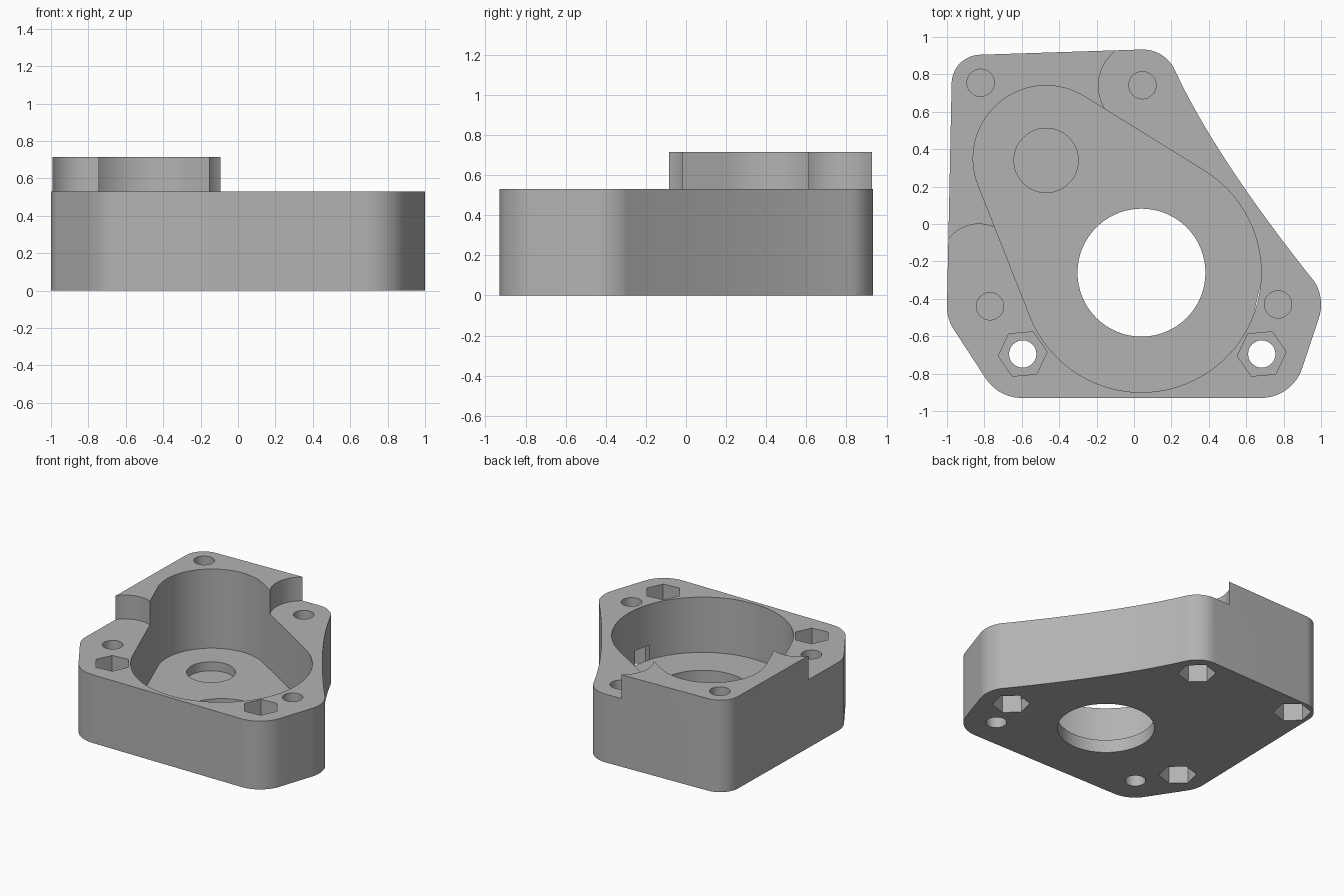
import bpy, bmesh, math
from mathutils import Vector

if "Cube" in bpy.data.objects:
    bpy.data.objects.remove(bpy.data.objects["Cube"], do_unlink=True)

DECK, TOP, FLOOR, BRIDGE = 0.53, 0.715, 0.10, 0.21

grey = bpy.data.materials.new("plain_grey")
grey.use_nodes = True
grey.diffuse_color = (0.45, 0.45, 0.45, 1)
grey.node_tree.nodes["Principled BSDF"].inputs["Base Color"].default_value = grey.diffuse_color


def prism(name, points, z0, z1):
    """Extrude a counter-clockwise outline from z0 to z1."""
    bm = bmesh.new()
    face = bm.faces.new([bm.verts.new((x, y, z0)) for x, y in points])
    top = bmesh.ops.extrude_face_region(bm, geom=[face])["geom"]
    verts = [g for g in top if isinstance(g, bmesh.types.BMVert)]
    bmesh.ops.translate(bm, verts=verts, vec=(0, 0, z1 - z0))
    bmesh.ops.recalc_face_normals(bm, faces=bm.faces)
    mesh = bpy.data.meshes.new(name)
    bm.to_mesh(mesh)
    bm.free()
    mesh.materials.append(grey)
    obj = bpy.data.objects.new(name, mesh)
    bpy.context.collection.objects.link(obj)
    return obj


def ring(x, y, r, n=64, turn=0.0):
    return [(x + r * math.cos(turn + math.tau * i / n),
             y + r * math.sin(turn + math.tau * i / n)) for i in range(n)]


def wrap(discs, steps=16):
    """Outline of a belt around discs, listed counter-clockwise; one list per disc."""
    normals = []
    for (x1, y1, r1), (x2, y2, r2) in zip(discs, discs[1:] + discs[:1]):
        d = Vector((x2 - x1, y2 - y1))
        normals.append(math.atan2(d.y, d.x) - math.acos((r1 - r2) / d.length))
    arcs = []
    for i, (x, y, r) in enumerate(discs):
        a, sweep = normals[i - 1], (normals[i] - normals[i - 1]) % math.tau
        arcs.append([(x + r * math.cos(a + sweep * k / steps),
                      y + r * math.sin(a + sweep * k / steps)) for k in range(steps + 1)])
    return arcs


def cut(body, cutter):
    cutter.hide_render = True
    mod = body.modifiers.new("cut", 'BOOLEAN')
    mod.operation, mod.solver, mod.object = 'DIFFERENCE', 'EXACT', cutter
    bpy.context.view_layer.objects.active = body
    bpy.ops.object.modifier_apply(modifier=mod.name)
    bpy.data.objects.remove(cutter, do_unlink=True)


# Outer outline: rounded corners with a shallow hollow on the +x side
corners = [(-0.60, -0.70, 0.23), (0.68, -0.70, 0.23), (0.77, -0.43, 0.23),
           (0.045, 0.74, 0.193), (-0.82, 0.75, 0.155), (-0.77, -0.44, 0.23)]
arcs = wrap(corners)


def trim(arc, centre, keep):
    return [p for p in arc if keep(math.degrees(math.atan2(p[1] - centre[1], p[0] - centre[0])))]


arcs[2] = trim(arcs[2], corners[2], lambda a: a < 37)
start, mid, end = Vector((0.95, -0.29)), Vector((0.43, 0.365)), Vector((0.22, 0.82))
hollow = []
for k in range(25):
    t = k / 24
    hollow.append(tuple(start * (1 - t) ** 2 + mid * 2 * t * (1 - t) + end * t * t))
arcs[2] += hollow
outline = []
for arc in arcs:
    for p in arc:
        if not outline or (Vector(p) - Vector(outline[-1])).length > 1e-4:
            outline.append(p)
housing = prism("gear_housing", outline, 0, TOP)

# Lower deck, leaving the raised corner
deck_area = [(-0.83, -0.2), (-1.2, -0.2), (-1.2, -1.1), (1.2, -1.1), (1.2, 1.1),
             (0.045, 1.1), (0.045, 0.74), (-0.08, 0.55), (-0.73, -0.02)]
cut(housing, prism("deck_cutter", deck_area, DECK, 1))
cut(housing, prism("side_scoop", ring(-0.83, -0.2, 0.2), DECK, 1))
cut(housing, prism("back_scoop", ring(0.045, 0.74, 0.235), DECK, 1))

# Gear pocket, shaft opening and bearing recess
pocket = sum(wrap([(0.04, -0.26, 0.64), (-0.47, 0.35, 0.39)], 48), [])
cut(housing, prism("pocket_cutter", pocket, FLOOR, 1))
cut(housing, prism("shaft_cutter", ring(0.04, -0.26, 0.342), -1, 0.3))
cut(housing, prism("recess_cutter", ring(-0.47, 0.34, 0.172), 0.03, 0.3))

# Corner screw holes with nut traps below, separated by a thin bridge
for x, y in [(-0.82, 0.755), (0.045, 0.742), (-0.77, -0.44), (0.77, -0.43)]:
    cut(housing, prism("screw_cutter", ring(x, y, 0.073, 32), BRIDGE + 0.015, 1))
    cut(housing, prism("nut_cutter", ring(x, y, 0.133, 6, math.radians(17)), -1, BRIDGE))

# Front mounting holes with nut traps above
for x in (-0.595, 0.683):
    cut(housing, prism("mount_cutter", ring(x, -0.695, 0.073, 32), -1, 1))
    cut(housing, prism("mount_nut_cutter", ring(x, -0.695, 0.131, 6, math.radians(5)), 0.33, 1))

bpy.ops.object.select_all(action='DESELECT')
housing.select_set(True)
bpy.context.view_layer.objects.active = housing
bpy.ops.object.shade_smooth_by_angle(angle=math.radians(25))
